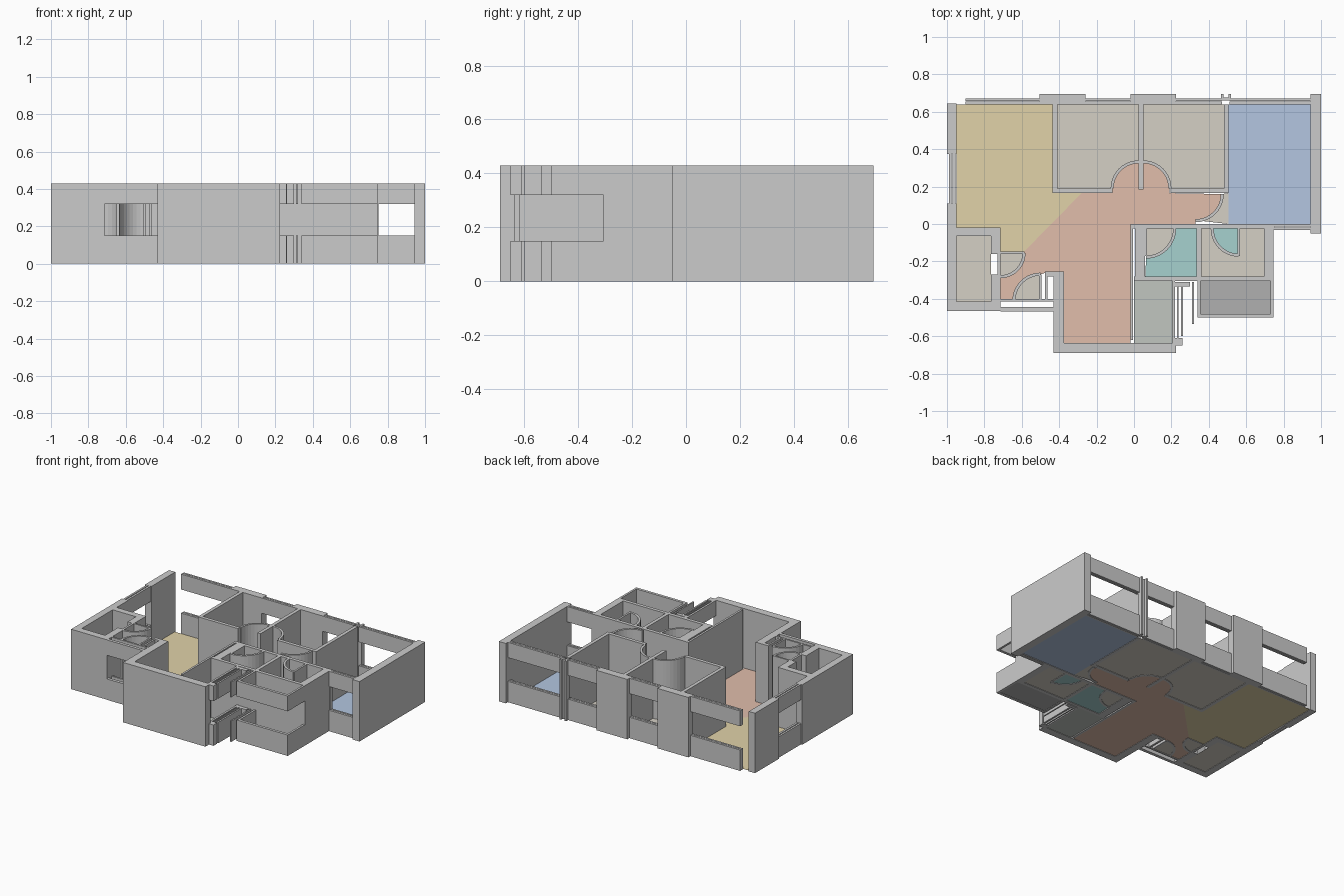
import bpy, bmesh
from math import cos, sin, radians

H, SILL, HEAD = 0.43, 0.15, 0.32


def finish(name, bm, color=None):
    me = bpy.data.meshes.new(name)
    bm.to_mesh(me)
    bm.free()
    ob = bpy.data.objects.new(name, me)
    bpy.context.collection.objects.link(ob)
    if color:
        mat = bpy.data.materials.new(name + "_paint")
        mat.diffuse_color = [(c / 255) ** 2.2 for c in color] + [1]
        me.materials.append(mat)


def prism(bm, pts, z0, z1):
    lo = [bm.verts.new((x, y, z0)) for x, y in pts]
    hi = [bm.verts.new((x, y, z1)) for x, y in pts]
    bm.faces.new(lo[::-1])
    bm.faces.new(hi)
    n = len(pts)
    for i in range(n):
        j = (i + 1) % n
        bm.faces.new((lo[i], lo[j], hi[j], hi[i]))


def rect(x0, x1, y0, y1):
    return [(x0, y0), (x1, y0), (x1, y1), (x0, y1)]


def arc(cx, cy, r, a0, a1, n=10):
    return [(cx + r * cos(radians(a0 + (a1 - a0) * i / n)),
             cy + r * sin(radians(a0 + (a1 - a0) * i / n))) for i in range(n + 1)]


def walls(name, boxes):
    bm = bmesh.new()
    for b in boxes:
        prism(bm, rect(*b), 0, H)
    finish(name, bm)


def windows(name, boxes):
    # sill below and lintel above each opening
    bm = bmesh.new()
    for b in boxes:
        prism(bm, rect(*b), 0, SILL)
        prism(bm, rect(*b), HEAD, H)
    finish(name, bm)


def floor(name, pts, color):
    bm = bmesh.new()
    bm.faces.new([bm.verts.new((x, y, 0.003)) for x, y in pts])
    bmesh.ops.recalc_face_normals(bm, faces=bm.faces)
    if next(iter(bm.faces)).normal.z < 0:
        bmesh.ops.reverse_faces(bm, faces=bm.faces)
    finish(name, bm, color)


# outer walls
walls("outer_walls", [
    (-1, -0.95, 0.375, 0.645), (-1, -0.95, -0.02, 0.11),
    (-0.505, -0.26, 0.64, 0.695), (-0.02, 0.225, 0.64, 0.695),
    (0.945, 1, -0.05, 0.695), (0.695, 0.745, -0.305, -0.02),
    (-0.43, 0.225, -0.69, -0.635), (-0.43, -0.375, -0.635, -0.255)])

# left utility room walls
walls("left_room_walls", [
    (-1, -0.95, -0.465, -0.02), (-0.95, -0.715, -0.065, -0.02),
    (-0.95, -0.715, -0.465, -0.415), (-0.765, -0.715, -0.16, -0.065),
    (-0.765, -0.715, -0.415, -0.27), (-0.73, -0.715, -0.27, -0.16),
    (-0.475, -0.43, -0.28, -0.255), (-0.475, -0.462, -0.40, -0.28)])

# inner partitions
walls("inner_partitions", [
    (-0.435, -0.41, 0.165, 0.64), (-0.41, -0.115, 0.165, 0.19),
    (0.025, 0.05, 0.185, 0.64), (0.195, 0.505, 0.165, 0.19),
    (0.48, 0.505, 0.19, 0.64), (-0.02, 0.75, -0.025, 0.0),
    (-0.02, -0.005, -0.62, -0.025), (0.005, 0.06, -0.28, -0.025),
    (0.335, 0.36, -0.28, -0.025), (0.0, 0.695, -0.305, -0.28)])

# window posts on the back wall
walls("window_posts", [(0.465, 0.478, 0.66, 0.695), (0.505, 0.518, 0.66, 0.695),
                       (0.478, 0.505, 0.66, 0.675)])

# windows: pairs of thin tracks
back = []
for x0, x1 in [(-0.9, -0.505), (-0.26, -0.02), (0.225, 0.47), (0.51, 0.945)]:
    back += [(x0, x1, 0.64, 0.654), (x0, x1, 0.658, 0.672)]
windows("back_windows", back)
windows("left_window", [(-0.99, -0.976, 0.11, 0.375), (-0.97, -0.955, 0.11, 0.375)])
windows("right_window", [(0.745, 0.945, -0.033, -0.018), (0.745, 0.945, -0.013, 0.0)])
windows("entry_window", [(-0.715, -0.43, -0.415, -0.402), (-0.715, -0.43, -0.467, -0.445)])
windows("kitchen_window", [
    (0.205, 0.22, -0.635, -0.305), (0.23, 0.238, -0.635, -0.32),
    (0.25, 0.262, -0.60, -0.32), (0.22, 0.30, -0.335, -0.31),
    (0.22, 0.26, -0.65, -0.61), (0.31, 0.32, -0.535, -0.31)])
windows("balcony_parapet", [
    (0.34, 0.355, -0.495, -0.305), (0.73, 0.745, -0.495, -0.305),
    (0.34, 0.745, -0.5, -0.48)])

# curved door swings and door leaves
doors = {"bedroom_one": (0.025, 0.19, 90, 180), "bedroom_two": (0.05, 0.19, 0, 90),
         "bedroom_three": (0.33, 0.16, 270, 360), "bath_one": (0.065, -0.025, 270, 360),
         "bath_two": (0.56, -0.025, 180, 270), "utility": (-0.715, -0.155, 270, 360),
         "entry": (-0.50, -0.41, 90, 180)}
R = {k: 0.14 for k in doors}
R["utility"] = 0.125
R["bath_one"] = 0.15
for name, (cx, cy, a0, a1) in doors.items():
    bm = bmesh.new()
    r = R[name]
    prism(bm, arc(cx, cy, r + 0.01, a0, a1) + arc(cx, cy, r - 0.006, a1, a0), 0, H)
    finish(name + "_door_swing", bm)
walls("door_leaves", [(0.553, 0.567, -0.17, -0.025), (-0.715, -0.585, -0.16, -0.148),
                      (-0.507, -0.495, -0.41, -0.27), (0.06, 0.07, -0.17, -0.025)])


def swing(name, flip=False):
    cx, cy, a0, a1 = doors[name]
    p = arc(cx, cy, R[name], a0, a1)
    return p[::-1] if flip else p


# floors
BEIGE, TEAL = (212, 207, 196), (165, 208, 206)
floor("living_floor", [(-0.95, 0.64), (-0.435, 0.64), (-0.435, 0.165), (-0.28, 0.165),
      (-0.59, -0.15), (-0.715, -0.15), (-0.715, -0.02), (-0.95, -0.02)], (224, 209, 167))
floor("hall_floor", [(-0.28, 0.165), (-0.115, 0.165)] + swing("bedroom_one", True)
      + swing("bedroom_two", True) + [(0.19, 0.165)] + swing("bedroom_three", True)
      + [(0.33, 0.0), (-0.02, 0.0), (-0.02, -0.635), (-0.375, -0.635), (-0.375, -0.26),
         (-0.47, -0.26), (-0.50, -0.27)] + swing("entry")[1:]
      + [(-0.64, -0.41), (-0.715, -0.41)] + swing("utility") + [(-0.59, -0.15)],
      (224, 188, 170))
floor("bedroom_one_floor", [(-0.41, 0.19)] + swing("bedroom_one", True)
      + [(0.025, 0.64), (-0.41, 0.64)], BEIGE)
floor("bedroom_two_floor", [(0.48, 0.19), (0.48, 0.64), (0.05, 0.64)]
      + swing("bedroom_two", True), BEIGE)
floor("bedroom_three_floor", [(0.505, 0.0), (0.945, 0.0), (0.945, 0.64), (0.505, 0.64)],
      (178, 197, 224))
floor("bedroom_three_corner_floor", swing("bedroom_three") + [(0.505, 0.165), (0.505, 0.0)], BEIGE)
floor("bath_one_floor", swing("bath_one") + [(0.335, -0.025), (0.335, -0.28),
      (0.06, -0.28)], TEAL)
floor("bath_one_door_floor", swing("bath_one") + [(0.065, -0.025)], BEIGE)
floor("bath_two_floor", [(0.36, -0.28), (0.36, -0.025)] + swing("bath_two")
      + [(0.56, -0.025), (0.695, -0.025), (0.695, -0.28)], BEIGE)
floor("bath_two_door_floor", swing("bath_two") + [(0.56, -0.025)], TEAL)
floor("kitchen_floor", rect(0.0, 0.205, -0.635, -0.305), (192, 197, 190))
floor("balcony_floor", rect(0.355, 0.73, -0.48, -0.305), (174, 174, 174))
floor("utility_floor", rect(-0.95, -0.765, -0.415, -0.065), BEIGE)
floor("utility_door_floor", swing("utility") + [(-0.715, -0.155)], BEIGE)
floor("entry_door_floor", swing("entry") + [(-0.50, -0.41)], BEIGE)
